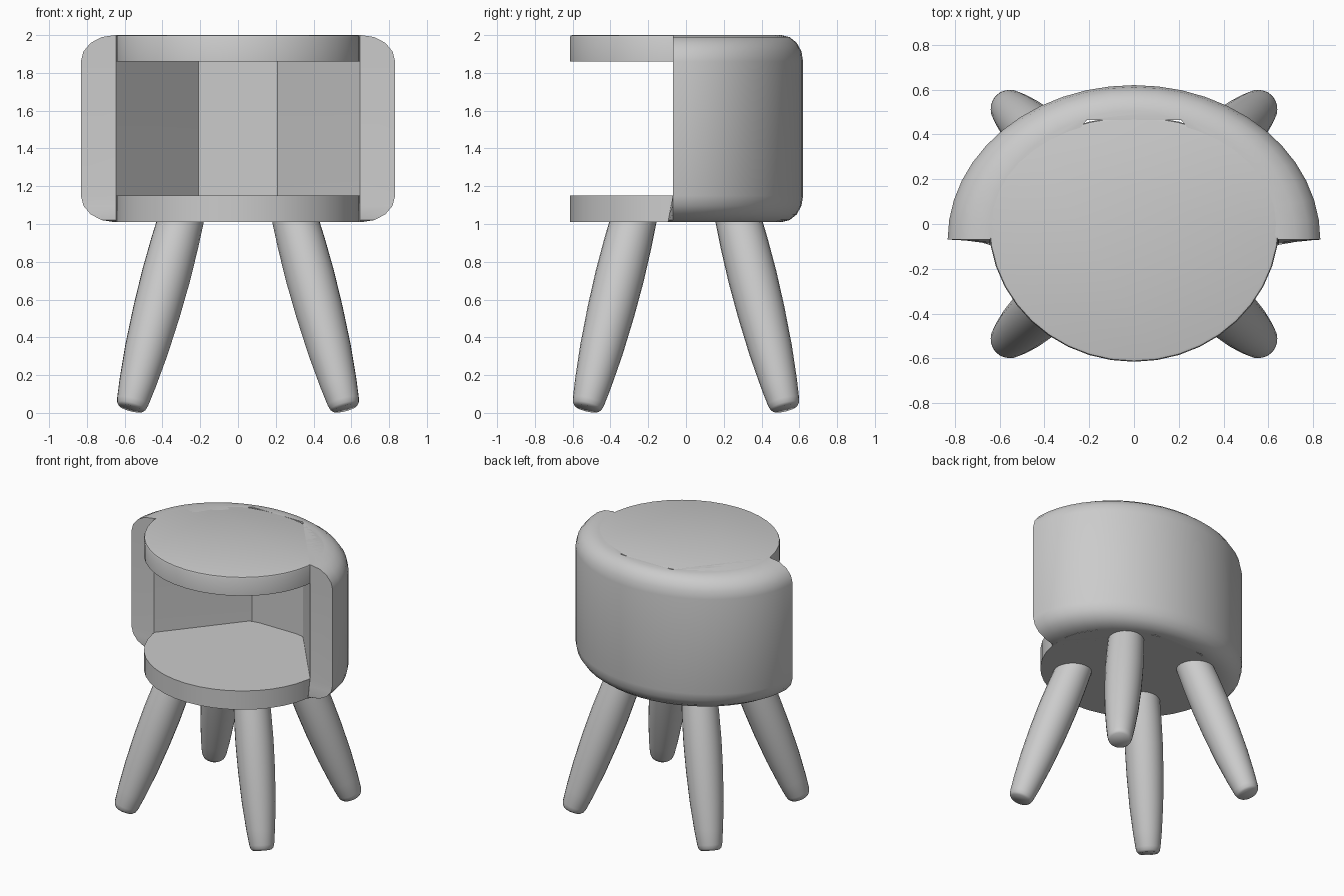
import bpy, bmesh, math
from mathutils import Vector

if "Cube" in bpy.data.objects:
    bpy.data.objects.remove(bpy.data.objects["Cube"])

GREY = (0.6, 0.6, 0.6, 1)
grey = bpy.data.materials.new("plain grey")
grey.use_nodes = True
grey.diffuse_color = GREY
grey.node_tree.nodes["Principled BSDF"].inputs["Base Color"].default_value = GREY

BOTTOM, TOP, SLAB = 1.01, 2.0, 0.14
FRONT_Y = -0.07


def loft(name, rings, angle=35):
    """Skin closed rings of equal length and cap both ends."""
    bm = bmesh.new()
    loops = [[bm.verts.new(p) for p in ring] for ring in rings]
    n = len(loops[0])
    for a, b in zip(loops, loops[1:]):
        for i in range(n):
            j = (i + 1) % n
            bm.faces.new((a[i], a[j], b[j], b[i]))
    bm.faces.new(loops[0][::-1])
    bm.faces.new(loops[-1])
    bmesh.ops.recalc_face_normals(bm, faces=bm.faces)
    mesh = bpy.data.meshes.new(name)
    bm.to_mesh(mesh)
    bm.free()
    mesh.materials.append(grey)
    obj = bpy.data.objects.new(name, mesh)
    bpy.context.collection.objects.link(obj)
    bpy.ops.object.select_all(action='DESELECT')
    obj.select_set(True)
    bpy.context.view_layer.objects.active = obj
    bpy.ops.object.shade_smooth_by_angle(angle=math.radians(angle))
    return obj


# Rounded slabs: full oval at the front, shallower where they meet the wall
def slab_ring(z, inset=0.0, n=40):
    ring = []
    for i in range(n):
        a = math.tau * i / n
        depth = 0.48 if math.sin(a) > 0 else 0.615
        ring.append(((0.648 - inset) * math.cos(a), (depth - inset) * math.sin(a), z))
    return ring


loft("seat", [slab_ring(TOP - SLAB), slab_ring(TOP - 0.012),
              slab_ring(TOP - 0.003, 0.004), slab_ring(TOP, 0.014)])
loft("shelf", [slab_ring(BOTTOM), slab_ring(BOTTOM + SLAB)])


# Back wall: half oval outside with rolled edges, three flat panels inside
def wall_ring(z, roll, n=24):
    rx, ry = 0.832 - 0.178 * roll, 0.69 - 0.115 * roll
    ring = [(rx * math.cos(math.pi * i / n),
             FRONT_Y + ry * math.sin(math.pi * i / n), z) for i in range(n + 1)]
    lip = 0.025 * max(0, BOTTOM + SLAB - z) / SLAB
    inner = [(-0.645, FRONT_Y - lip), (-0.21, 0.465), (0.21, 0.465), (0.645, FRONT_Y - lip)]
    return ring + [(x, y, z) for x, y in inner]


STEPS = 4
rolls = []
for k in range(STEPS + 1):
    a = math.pi / 2 * k / STEPS
    rolls.append((1 - math.cos(a), SLAB * (1 - math.sin(a))))
rings = [wall_ring(BOTTOM + h, roll) for roll, h in reversed(rolls)]
rings += [wall_ring(TOP - h, roll) for roll, h in rolls]
loft("back_wall", rings)

# Four splayed legs, swelling in the middle
LEG_PROFILE = [(0, 0.066), (0.012, 0.078), (0.035, 0.085), (0.13, 0.098), (0.3, 0.115),
               (0.5, 0.126), (0.68, 0.13), (0.85, 0.127), (1, 0.12)]


def leg(name, sx, sy, n=24):
    foot = Vector((sx * 0.567, sy * 0.525, 0.024))
    head = Vector((sx * 0.295, sy * 0.27, 1.05))
    turn = (head - foot).to_track_quat('Z', 'Y')
    rings = []
    for t, r in LEG_PROFILE:
        centre = foot.lerp(head, t)
        rings.append([centre + turn @ Vector((r * math.cos(math.tau * i / n),
                                              r * math.sin(math.tau * i / n), 0))
                      for i in range(n)])
    loft(name, rings, 50)


for side, sx in (("left", 1), ("right", -1)):
    for end, sy in (("front", -1), ("back", 1)):
        leg(f"{end}_{side}_leg", sx, sy)
